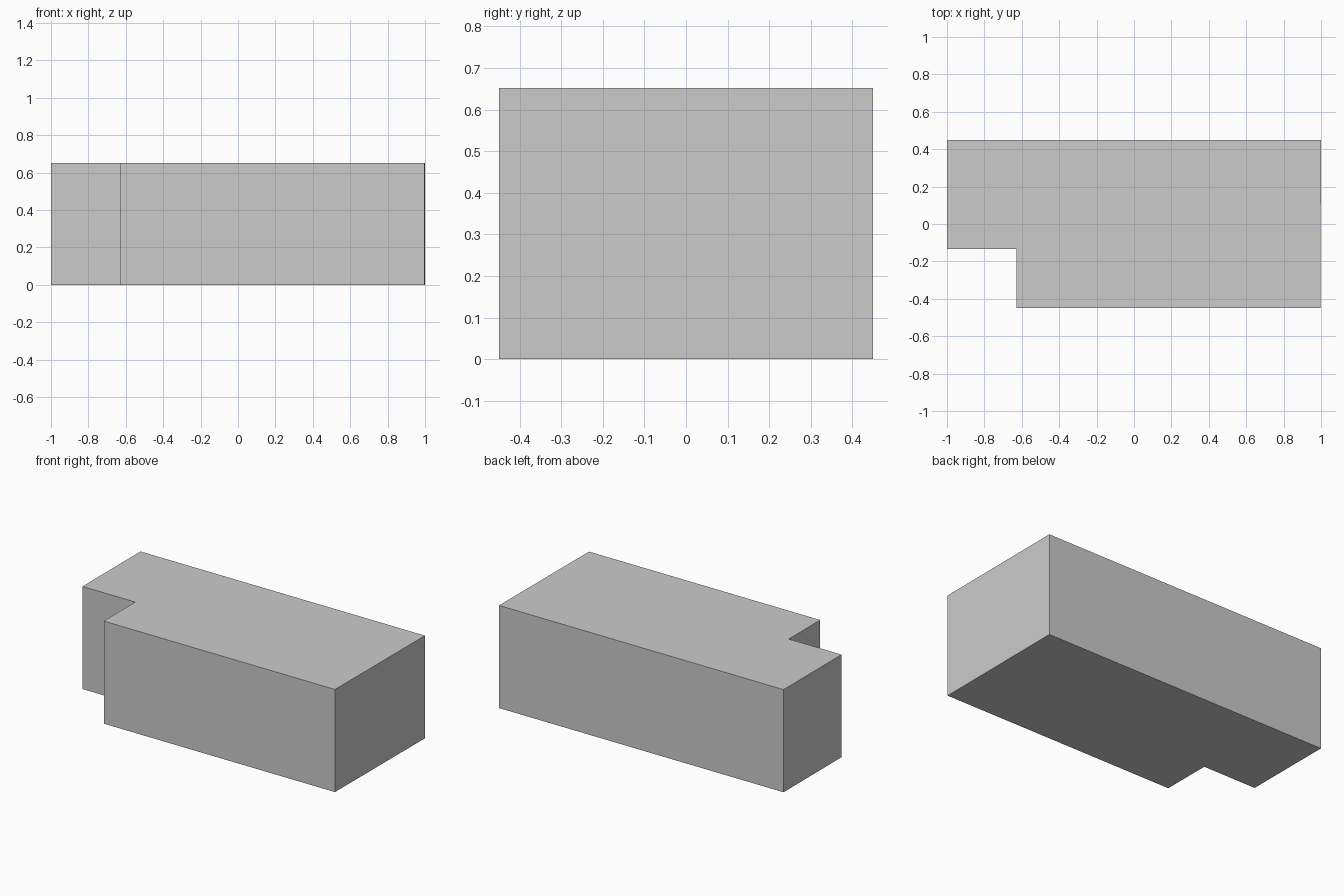
import bpy, bmesh

if "Cube" in bpy.data.objects:
    bpy.data.objects.remove(bpy.data.objects["Cube"])

# L-shaped footprint (counter-clockwise from above), notch at front left
HEIGHT = 0.652
footprint = [(-0.629, -0.449), (0.996, -0.449), (1.0, 0.449),
             (-1.0, 0.449), (-1.0, -0.133), (-0.629, -0.133)]

# Block: footprint face extruded upward
bm = bmesh.new()
base = bm.faces.new([bm.verts.new((x, y, 0)) for x, y in footprint])
top = bmesh.ops.extrude_face_region(bm, geom=[base], use_keep_orig=True)
bmesh.ops.translate(bm, vec=(0, 0, HEIGHT),
                    verts=[g for g in top["geom"] if isinstance(g, bmesh.types.BMVert)])
bmesh.ops.recalc_face_normals(bm, faces=bm.faces)

mesh = bpy.data.meshes.new("notched_block")
bm.to_mesh(mesh)
bm.free()
block = bpy.data.objects.new("notched_block", mesh)
bpy.context.collection.objects.link(block)
